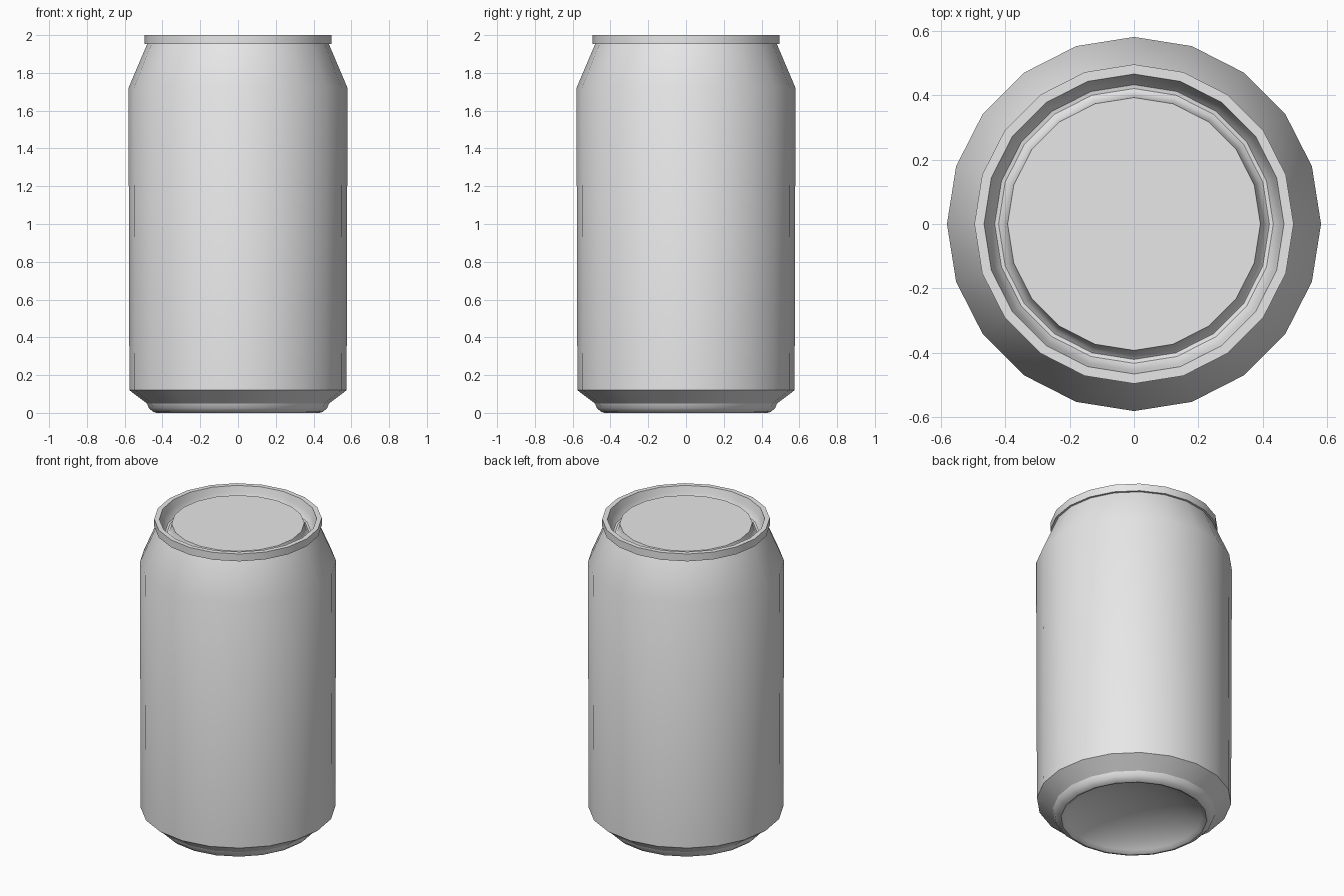
import bpy
import bmesh
import math

SIDES = 20

cube = bpy.data.objects.get("Cube")
if cube:
    bpy.data.objects.remove(cube, do_unlink=True)

metal = bpy.data.materials.new("plain grey")
metal.use_nodes = True
metal.diffuse_color = (0.8, 0.8, 0.8, 1)
metal.node_tree.nodes["Principled BSDF"].inputs["Base Color"].default_value = (0.8, 0.8, 0.8, 1)


def lathe(name, profile):
    """Revolve (radius, z) points around z; radius 0 becomes a single pole vertex."""
    bm = bmesh.new()
    rings = []
    for r, z in profile:
        if r == 0:
            rings.append([bm.verts.new((0, 0, z))] * SIDES)
        else:
            angles = [2 * math.pi * i / SIDES for i in range(SIDES)]
            rings.append([bm.verts.new((r * math.cos(a), r * math.sin(a), z)) for a in angles])
    for low, high in zip(rings, rings[1:]):
        for i in range(SIDES):
            j = (i + 1) % SIDES
            corners = [low[i], low[j], high[j], high[i]]
            bm.faces.new(list(dict.fromkeys(corners)))
    mesh = bpy.data.meshes.new(name)
    bm.to_mesh(mesh)
    bm.free()
    mesh.materials.append(metal)
    obj = bpy.data.objects.new(name, mesh)
    bpy.context.collection.objects.link(obj)
    bpy.ops.object.select_all(action="DESELECT")
    obj.select_set(True)
    bpy.context.view_layer.objects.active = obj
    bpy.ops.object.shade_smooth_by_angle(angle=math.radians(30))
    return obj


# Body: domed underside, rounded foot, chamfer, tapered wall and shoulder
lathe("can_body", [
    (0, 0.13), (0.14, 0.12), (0.27, 0.09), (0.36, 0.05), (0.405, 0.018),
    (0.42, 0.004), (0.432, 0), (0.45, 0.006), (0.472, 0.025), (0.482, 0.05),
    (0.575, 0.12), (0.58, 1.72), (0.48, 1.955),
])

# Lid: overhanging rim, rounded groove and raised flat panel
lathe("can_lid", [
    (0.465, 1.952), (0.495, 1.952), (0.495, 2.0), (0.465, 2.0),
    (0.455, 1.96), (0.444, 1.928), (0.432, 1.912), (0.42, 1.91),
    (0.408, 1.92), (0.398, 1.942), (0.392, 1.97), (0, 1.97),
])
